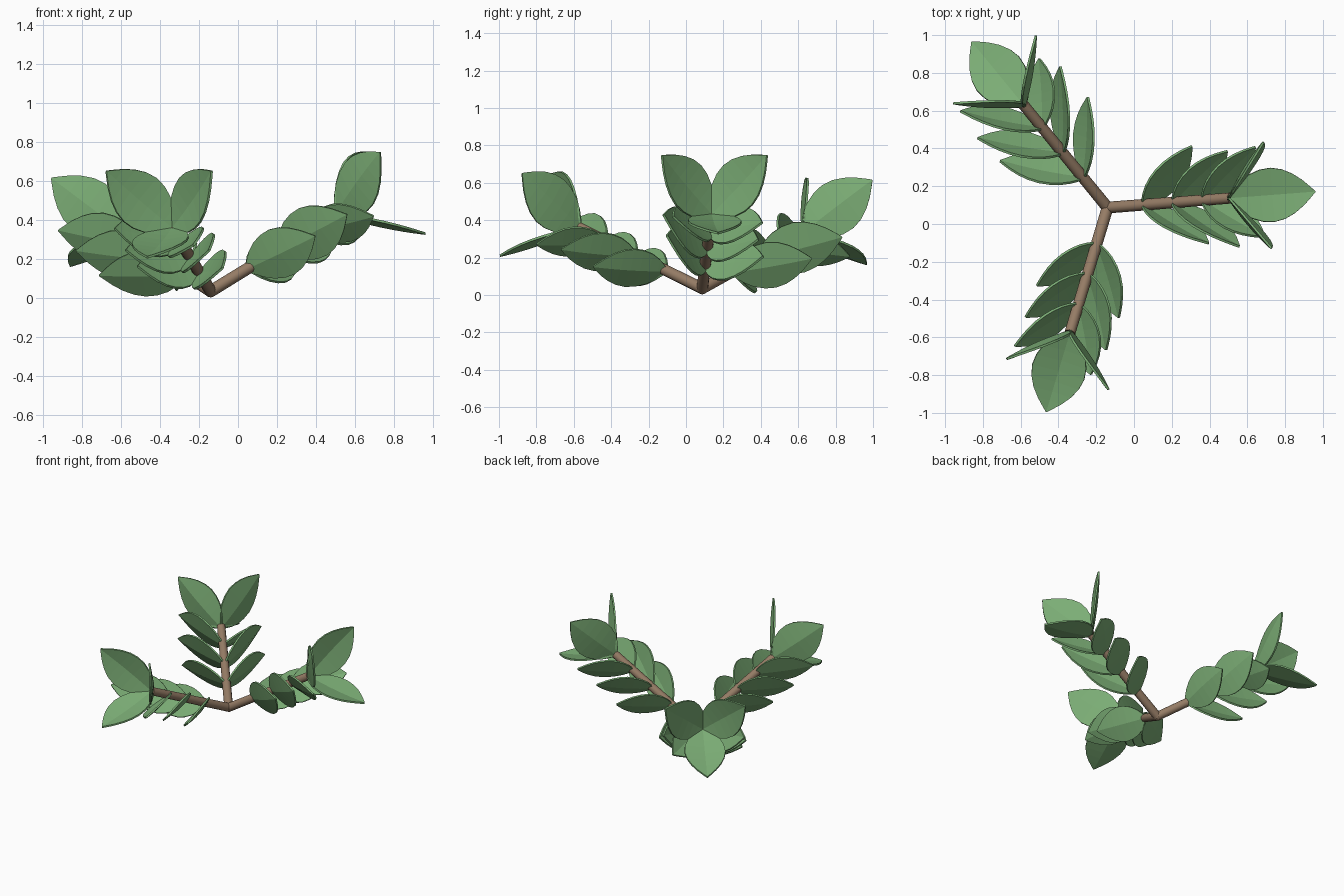
import bpy, bmesh
from math import sin, cos, radians
from mathutils import Vector

if "Cube" in bpy.data.objects:
    bpy.data.objects.remove(bpy.data.objects["Cube"])

def material(name, color):
    m = bpy.data.materials.new(name)
    m.diffuse_color = color
    m.use_nodes = True
    m.node_tree.nodes["Principled BSDF"].inputs["Base Color"].default_value = m.diffuse_color
    return m

GREEN = material("leaf_green", (0.20, 0.42, 0.18, 1))
BROWN = material("bark_brown", (0.30, 0.20, 0.13, 1))
HUB = Vector((-0.14, 0.087, 0.035))

# leaf outline: position along the midrib, half width, both relative to length
OUTLINE = [(0, 0.025), (0.05, 0.09), (0.13, 0.17), (0.24, 0.245), (0.37, 0.292),
           (0.5, 0.305), (0.63, 0.278), (0.75, 0.22), (0.86, 0.14), (0.94, 0.065), (1, 0.006)]

def add_object(name, bm, mat):
    bmesh.ops.recalc_face_normals(bm, faces=bm.faces)
    me = bpy.data.meshes.new(name)
    bm.to_mesh(me)
    bm.free()
    me.materials.append(mat)
    ob = bpy.data.objects.new(name, me)
    bpy.context.collection.objects.link(ob)
    return ob

def leaf(name, base, tip, axis):
    """Folded leaf from base to tip, its inner face turned to the stem axis."""
    d = tip - base
    size = d.length
    side = axis.cross(d).normalized()
    inner = side.cross(d).normalized()
    if inner.dot(axis) < 0:
        inner.negate()
    bm = bmesh.new()
    rows = []
    for t, h in OUTLINE:
        mid = base + d * t - inner * 0.10 * size * t * (1 - t)
        lift = inner * h * size * 0.16
        rows.append([bm.verts.new(mid + side * h * size * k + lift * abs(k))
                     for k in (-1, 0, 1)])
    for a, b in zip(rows, rows[1:]):
        for k in (0, 1):
            bm.faces.new((a[k], a[k + 1], b[k + 1], b[k]))
    ob = add_object(name, bm, GREEN)
    s = ob.modifiers.new("thickness", "SOLIDIFY")
    s.thickness = 0.012
    s.offset = 0

def stem(name, start, end):
    d = end - start
    bm = bmesh.new()
    bmesh.ops.create_cone(bm, cap_ends=True, segments=12, radius1=0.031,
                          radius2=0.029, depth=d.length)
    bm.transform(d.to_track_quat('Z', 'Y').to_matrix().to_4x4())
    bmesh.ops.translate(bm, verts=bm.verts, vec=(start + end) / 2)
    ob = add_object(name, bm, BROWN)
    for p in ob.data.polygons:
        p.use_smooth = len(p.vertices) == 4

# heading, elevation, then offsets (along, across, up) of the three left
# and the three right side leaves
BRANCHES = [
    ("right", 4.4, 31.5,
     [(0.27, 0.29, -0.10), (0.29, 0.25, -0.12), (0.28, 0.26, -0.12)],
     [(0.37, -0.23, -0.03), (0.38, -0.26, -0.02), (0.31, -0.22, -0.10)]),
    ("back", 129.3, 23.1,
     [(0.32, 0.285, -0.14), (0.34, 0.30, -0.09), (0.35, 0.28, -0.06)],
     [(0.32, -0.29, -0.055), (0.38, -0.28, -0.035), (0.25, -0.22, -0.17)]),
    ("front", 253.3, 25.3,
     [(0.32, 0.225, -0.125), (0.34, 0.21, -0.12), (0.30, 0.17, -0.16)],
     [(0.29, -0.24, -0.10), (0.30, -0.25, -0.10), (0.31, -0.26, -0.07)]),
]
LENGTH = 0.765

for name, heading, elev, left, right in BRANCHES:
    h, e = radians(heading), radians(elev)
    u = Vector((cos(h) * cos(e), sin(h) * cos(e), sin(e)))
    v = Vector((-sin(h), cos(h), 0))
    w = u.cross(v)

    def at(a, b=0, c=0):
        return HUB + u * a + v * b + w * c

    stem(name + "_stem", HUB, at(LENGTH))
    # three pairs of side leaves
    for label, offsets in (("left", left), ("right", right)):
        for i, (da, db, dc) in enumerate(offsets):
            a = 0.22 + 0.185 * i
            leaf(f"{name}_{label}_leaf_{i + 1}", at(a), at(a + da, db, dc), u)
    # whorl of three leaves at the end
    for i, roll in enumerate((30, 150, 270)):
        r = radians(roll)
        tip = at(LENGTH + 0.33, 0.325 * cos(r), 0.325 * sin(r))
        leaf(f"{name}_end_leaf_{i + 1}", at(LENGTH - 0.01), tip, u)

# hub where the stems meet
bm = bmesh.new()
bmesh.ops.create_icosphere(bm, subdivisions=2, radius=0.032)
bmesh.ops.translate(bm, verts=bm.verts, vec=HUB)
add_object("stem_hub", bm, BROWN)
